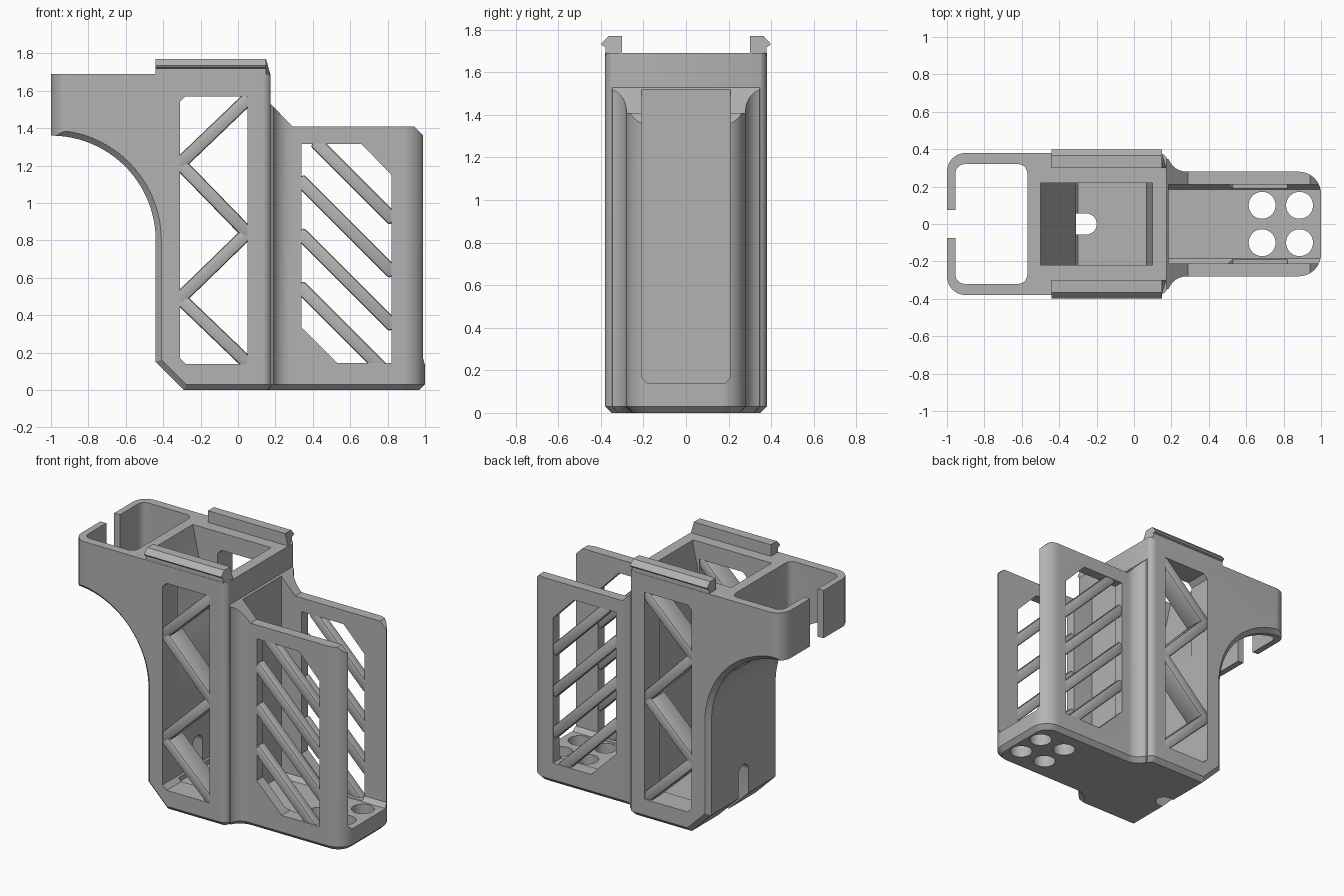
import bpy, bmesh, math
from mathutils import Vector

if "Cube" in bpy.data.objects:
    bpy.data.objects.remove(bpy.data.objects["Cube"])

grey = bpy.data.materials.new("plain grey")
grey.diffuse_color = (0.45, 0.45, 0.45, 1)
grey.use_nodes = True
grey.node_tree.nodes["Principled BSDF"].inputs["Base Color"].default_value = grey.diffuse_color


def loft(name, rings):
    """Closed solid through matching rings of 3D points."""
    bm = bmesh.new()
    loops = [[bm.verts.new(p) for p in r] for r in rings]
    n = len(loops[0])
    for a, b in zip(loops, loops[1:]):
        for i in range(n):
            j = (i + 1) % n
            bm.faces.new((a[i], a[j], b[j], b[i]))
    bm.faces.new(loops[0][::-1])
    bm.faces.new(loops[-1])
    bmesh.ops.recalc_face_normals(bm, faces=bm.faces)
    mesh = bpy.data.meshes.new(name)
    bm.to_mesh(mesh)
    bm.free()
    mesh.materials.append(grey)
    ob = bpy.data.objects.new(name, mesh)
    bpy.context.collection.objects.link(ob)
    return ob


def place(p, axis, t):
    a, b = p
    return {"x": (t, a, b), "y": (a, t, b), "z": (a, b, t)}[axis]


def prism(name, pts, axis, lo, hi):
    return loft(name, [[place(p, axis, t) for p in pts] for t in (lo, hi)])


def arc(cx, cy, r, a0, a1, n=10):
    angles = [math.radians(a0 + (a1 - a0) * i / n) for i in range(n + 1)]
    return [(cx + r * math.cos(a), cy + r * math.sin(a)) for a in angles]


def circle(cx, cy, r, n=32):
    return arc(cx, cy, r, 0, 360 - 360 / n, n - 1)


def rect(x0, y0, x1, y1):
    return [(x0, y0), (x1, y0), (x1, y1), (x0, y1)]


def inset(pts, d):
    """Mitred inward offset of a counter-clockwise outline."""
    out = []
    for i, p in enumerate(pts):
        p = Vector(p)
        e0 = (p - Vector(pts[i - 1])).normalized()
        e1 = (Vector(pts[(i + 1) % len(pts)]) - p).normalized()
        n0, n1 = Vector((-e0.y, e0.x)), Vector((-e1.y, e1.x))
        out.append(tuple(p + (n0 + n1) * d / (1 + n0.dot(n1))))
    return out


def activate(ob):
    bpy.ops.object.select_all(action="DESELECT")
    ob.select_set(True)
    bpy.context.view_layer.objects.active = ob


def combine(target, tool, op="DIFFERENCE"):
    activate(target)
    mod = target.modifiers.new("cut", "BOOLEAN")
    mod.operation, mod.solver, mod.object = op, "EXACT", tool
    bpy.ops.object.modifier_apply(modifier=mod.name)
    bpy.data.objects.remove(tool)


# body: plan outline with a chamfered bottom edge
half = (arc(0.88, 0.16, 0.12, 0, 90) + arc(0.28, 0.38, 0.10, 270, 200)
        + arc(0.13, 0.33, 0.05, 20, 90) + arc(-0.90, 0.28, 0.10, 90, 180))
plan = half + [(x, -y) for x, y in reversed(half)]
body = loft("body", [[(x, y, 0) for x, y in inset(plan, 0.03)],
                     [(x, y, 0.03) for x, y in plan],
                     [(x, y, 1.69) for x, y in plan]])

# curved underside of the arm and the left wall, with bevelled edges
side = ([(-1.3, 1.36)] + arc(-1, 0.80, 0.56, 90, 0, 24)
        + [(-0.44, 0.15), (0.21, -0.5), (1.3, -0.5), (1.3, 2.2), (-1.3, 2.2)])
# the outline above runs clockwise where it hugs the arc, so check its winding
area = sum(a[0] * b[1] - b[0] * a[1] for a, b in zip(side, side[1:] + side[:1]))
side = side if area > 0 else side[::-1]
small = inset(side, 0.07)
combine(body, loft("side_shape", [[place(p, "y", t) for p in ring] for ring, t in
        ((small, -0.42), (side, -0.35), (side, 0.35), (small, 0.42))]), "INTERSECT")

# step down to the lower right pocket
combine(body, prism("step", [(0.175, 2), (0.175, 1.53), (0.29, 1.41), (0.94, 1.41),
                             (1.0, 1.35), (1.2, 1.35), (1.2, 2)], "y", -0.6, 0.6))

# funnel-shaped main cavity
combine(body, prism("cavity", [(-0.5, 1.8), (-0.5, 1.69), (-0.38, 1.15), (-0.30, 1.0),
                               (-0.30, 0.13), (0.065, 0.13), (0.065, 1.5), (0.10, 1.66),
                               (0.10, 1.8)], "y", -0.22, 0.22))

# right pocket, open at its end
combine(body, prism("pocket", [(-0.21, 1.8), (-0.21, 0.17), (-0.185, 0.14), (0.185, 0.14),
                               (0.21, 0.17), (0.21, 1.8)], "x", 0.185, 1.2))

# arm opening and the gap in its end
x0, x1, y1, r = -0.955, -0.57, 0.32, 0.05
ring = (arc(x1 - r, y1 - r, r, 0, 90, 6) + arc(x0 + r, y1 - r, r, 90, 180, 6)
        + arc(x0 + r, r - y1, r, 180, 270, 6) + arc(x1 - r, r - y1, r, 270, 360, 6))
combine(body, prism("arm_opening", ring, "z", 1.0, 2))
combine(body, prism("arm_gap", rect(-1.1, -0.075, -0.9, 0.075), "z", 1.0, 2))

# side windows, cut through both walls
combine(body, prism("left_window", [(-0.28, 0.14), (0.05, 0.14), (0.05, 1.57), (-0.28, 1.57),
                                    (-0.31, 1.54), (-0.31, 0.17)], "y", -0.6, 0.6))
combine(body, prism("right_window", [(0.53, 0.145), (0.82, 0.145), (0.82, 1.15), (0.66, 1.315),
                                     (0.34, 1.315), (0.34, 0.335)], "y", -0.6, 0.6))

# floor holes
for hx in (0.685, 0.885):
    for hy in (-0.1, 0.1):
        combine(body, prism("hole", circle(hx, hy, 0.072), "z", -0.2, 0.3))

# slot through the left wall and floor
slot = [(-0.056, -0.1), (0.056, -0.1)] + arc(0, 0.31, 0.056, 0, 180)
combine(body, prism("wall_slot", slot, "x", -0.6, -0.255))
combine(body, prism("floor_slot", circle(-0.255, 0, 0.056), "z", -0.1, 0.3))
activate(body)
bpy.ops.object.shade_smooth_by_angle(angle=math.radians(30))


def bar(name, a, b, width, y0, y1):
    """Bevelled strut between two (x, z) points, its ends buried in the wall."""
    a, b = Vector(a), Vector(b)
    d = (b - a).normalized()
    n = Vector((-d.y, d.x)) * width / 2
    a, b = a - d * 0.02, b + d * 0.02
    ob = prism(name, [a - n, b - n, b + n, a + n], "y", y0, y1)
    mod = ob.modifiers.new("edges", "BEVEL")
    mod.width, mod.segments = 0.014, 2
    activate(ob)
    bpy.ops.object.modifier_apply(modifier=mod.name)
    bpy.ops.object.shade_smooth_by_angle(angle=math.radians(35))


nodes = [(0.045, 1.55), (-0.31, 1.21), (0.05, 0.84), (-0.31, 0.49), (0.05, 0.145)]
for s in (-1, 1):
    # zigzag struts in the left windows
    for a, b in zip(nodes, nodes[1:]):
        bar("zigzag_strut", a, b, 0.07, *sorted((s * 0.225, s * 0.375)))
    # parallel slanted struts in the right windows
    for k in (1.74, 1.455, 1.17, 0.885):
        left = max(0.34, k - 1.315)
        bar("slanted_strut", (left, k - left), (0.82, k - 0.82), 0.07,
            *sorted((s * 0.213, s * 0.277)))
    # top rails with an overhanging outer lip
    rail = prism("top_rail", [(s * y, z) for y, z in (
        (0.30, 1.68), (0.30, 1.77), (0.365, 1.77), (0.398, 1.735),
        (0.392, 1.725), (0.378, 1.72), (0.378, 1.68))], "x", -0.44, 0.175)
    for v in rail.data.vertices:
        if v.co.x > 0 and (v.co.z > 1.75 or abs(v.co.y) > 0.37):
            v.co.x -= 0.025
